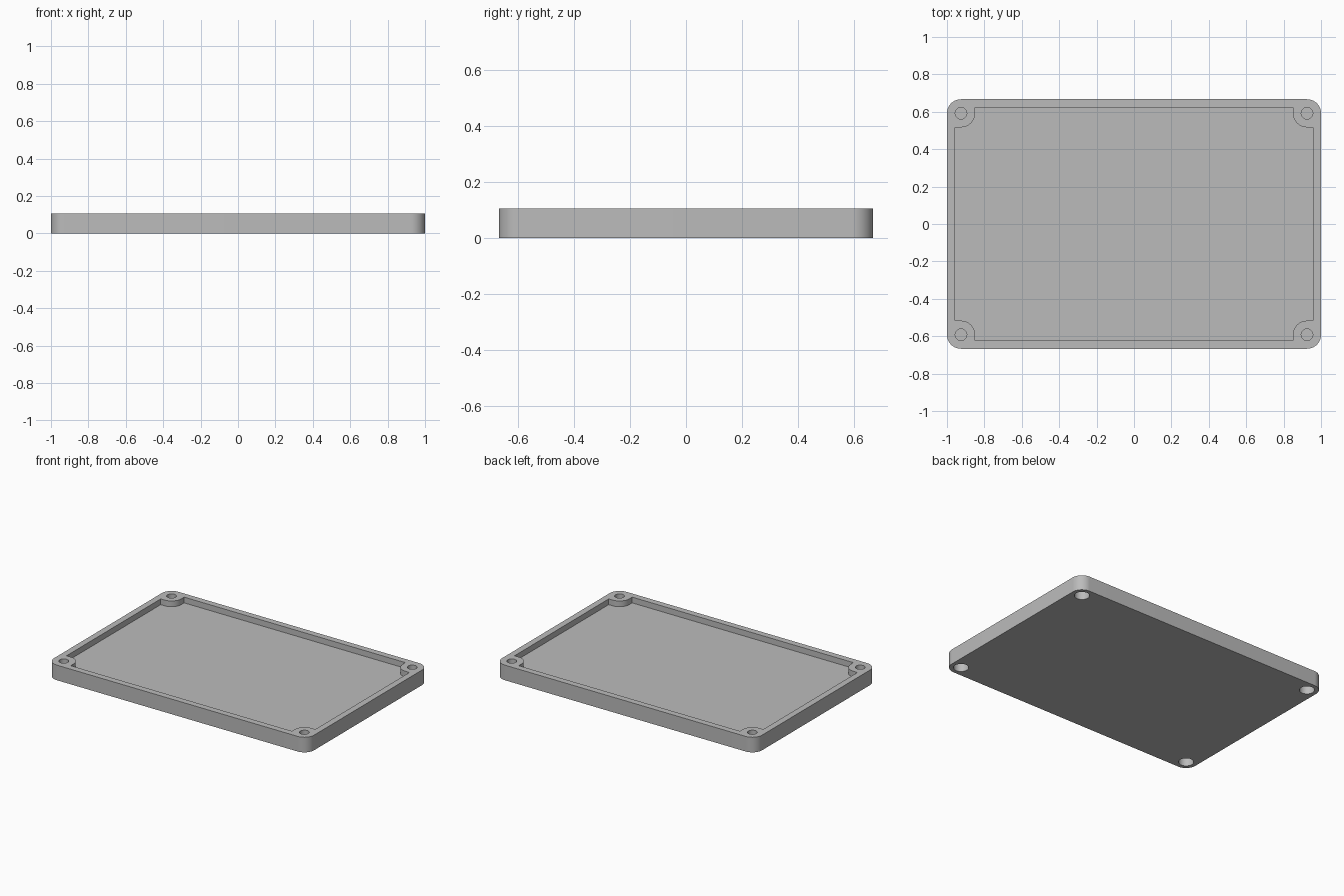
import bpy, bmesh, math

cube = bpy.data.objects.get("Cube")
if cube:
    bpy.data.objects.remove(cube, do_unlink=True)

# Main dimensions
HX, HY, HEIGHT = 1.0, 0.667, 0.105
CORNER_R = 0.075            # outer corners and screw bosses share this radius
CX, CY = HX - CORNER_R, HY - CORNER_R
WALL, FLOOR_Z = 0.044, 0.065
SEAT_TOP, PILOT_BOTTOM = 0.07, 0.075
CORNERS = [(1, 1), (-1, 1), (-1, -1), (1, -1)]

grey = bpy.data.materials.new("light_grey")
grey.use_nodes = True
colour = (0.5, 0.5, 0.5, 1)
grey.diffuse_color = colour
grey.node_tree.nodes["Principled BSDF"].inputs["Base Color"].default_value = colour


def arc(cx, cy, r, start, end, steps=16):
    return [(cx + r * math.cos(math.radians(start + (end - start) * i / steps)),
             cy + r * math.sin(math.radians(start + (end - start) * i / steps)))
            for i in range(steps + 1)]


def add_prism(bm, outline, z0, z1):
    """Extrude a closed counter-clockwise outline between two heights."""
    low = [bm.verts.new((x, y, z0)) for x, y in outline]
    high = [bm.verts.new((x, y, z1)) for x, y in outline]
    bm.faces.new(low[::-1])
    bm.faces.new(high)
    for i in range(len(low)):
        j = (i + 1) % len(low)
        bm.faces.new((low[i], low[j], high[j], high[i]))


def make_object(name, bm):
    mesh = bpy.data.meshes.new(name)
    bm.to_mesh(mesh)
    bm.free()
    obj = bpy.data.objects.new(name, mesh)
    bpy.context.collection.objects.link(obj)
    mesh.materials.append(grey)
    return obj


# Rounded plate
bm = bmesh.new()
plate = []
for k, (sx, sy) in enumerate(CORNERS):
    plate += arc(sx * CX, sy * CY, CORNER_R, 90 * k, 90 * k + 90)
add_prism(bm, plate, 0, HEIGHT)
lid = make_object("enclosure_lid", bm)

# Shallow tray recess that leaves a rounded boss in each corner
bm = bmesh.new()
ix, iy = HX - WALL, HY - WALL
recess = []
for k, (sx, sy) in enumerate(CORNERS):
    on_side = (sx * ix, sy * (CY - CORNER_R))
    on_end = (sx * (CX - CORNER_R), sy * iy)
    start = 270 if sy > 0 else 90
    end = 180 if (sx > 0) == (sy > 0) else 360
    if sy < 0:
        end = 0 if sx < 0 else 180
    boss = arc(sx * CX, sy * CY, CORNER_R, start, end)
    section = [on_side] + boss + [on_end]
    recess += section if k % 2 == 0 else section[::-1]
add_prism(bm, recess, FLOOR_Z, HEIGHT + 0.1)

# Narrow holes from above and wide screw seats from below
for sx, sy in CORNERS:
    add_prism(bm, arc(sx * CX, sy * CY, 0.031, 0, 360, 40)[:-1], PILOT_BOTTOM, HEIGHT + 0.1)
    add_prism(bm, arc(sx * CX, sy * CY, 0.048, 0, 360, 40)[:-1], -0.1, SEAT_TOP)
cutter = make_object("recess_cutter", bm)
cutter.hide_render = True

# Cut the lid
cut = lid.modifiers.new("cut", "BOOLEAN")
cut.operation, cut.solver, cut.object = "DIFFERENCE", "EXACT", cutter
bpy.ops.object.select_all(action="DESELECT")
lid.select_set(True)
bpy.context.view_layer.objects.active = lid
bpy.ops.object.modifier_apply(modifier=cut.name)
bpy.data.objects.remove(cutter, do_unlink=True)
bpy.ops.object.shade_smooth_by_angle(angle=math.radians(30))
